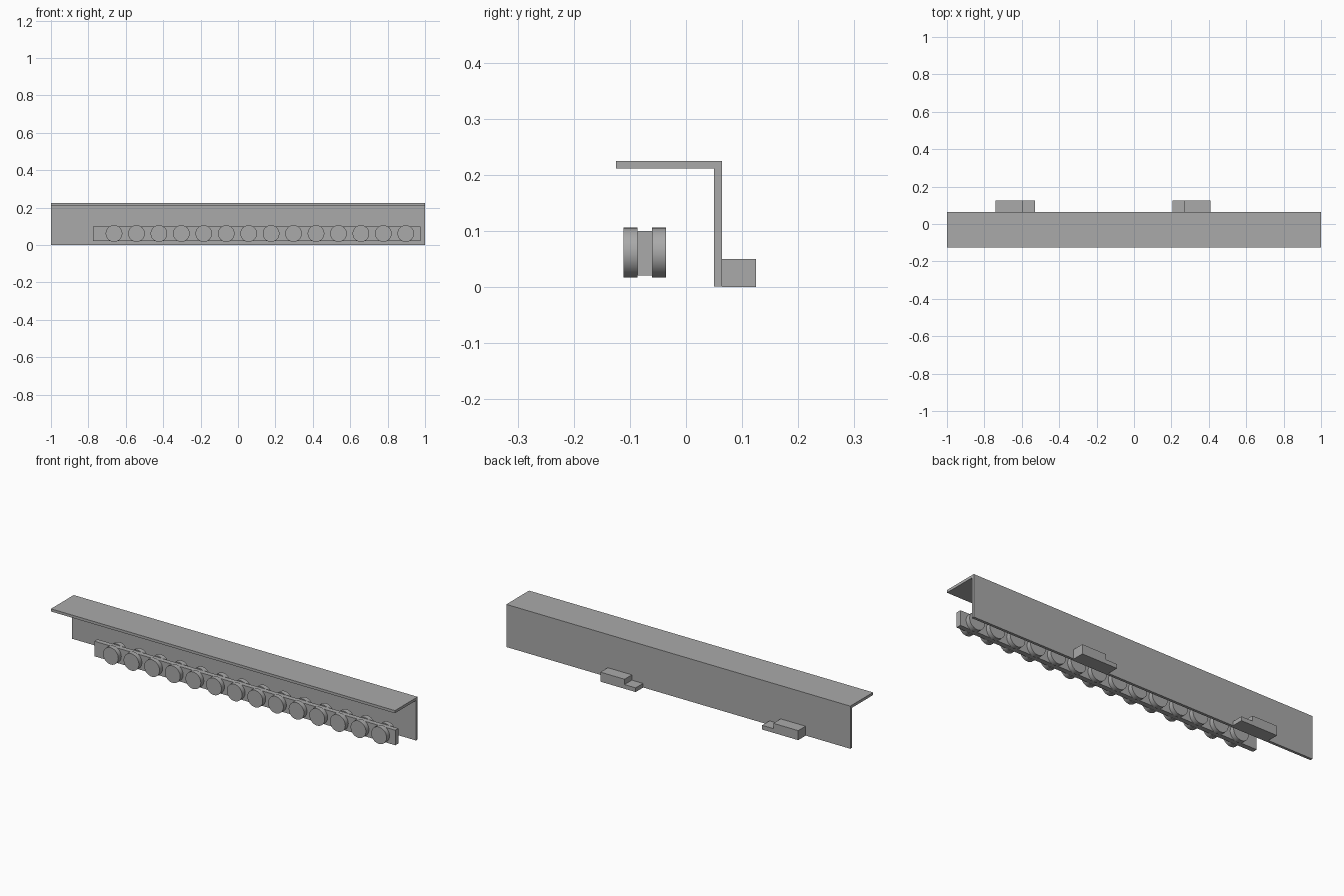
import bpy
import math

cube = bpy.data.objects.get("Cube")
if cube:
    bpy.data.objects.remove(cube, do_unlink=True)

grey = bpy.data.materials.new("plain grey")
grey.use_nodes = True
grey.diffuse_color = (0.4, 0.4, 0.4, 1)
grey.node_tree.nodes["Principled BSDF"].inputs["Base Color"].default_value = (0.4, 0.4, 0.4, 1)


def extrude_profile(name, points, axis, start, end):
    """Prism from a 2D outline: (y, z) along axis x, or (x, z) along axis y."""
    def place(p, t):
        return (t, p[0], p[1]) if axis == "x" else (p[0], t, p[1])
    n = len(points)
    verts = [place(p, t) for t in (start, end) for p in points]
    faces = [tuple(range(n)), tuple(reversed(range(n, 2 * n)))]
    faces += [(i, i + n, (i + 1) % n + n, (i + 1) % n) for i in range(n)]
    if axis == "x":
        faces = [tuple(reversed(f)) for f in faces]
    mesh = bpy.data.meshes.new(name)
    mesh.from_pydata(verts, [], faces)
    mesh.materials.append(grey)
    obj = bpy.data.objects.new(name, mesh)
    bpy.context.collection.objects.link(obj)
    return obj


def rect(a0, a1, z0, z1):
    return [(a0, z0), (a0, z1), (a1, z1), (a1, z0)]


# Angle section: top flange and back web
extrude_profile("angle_rail", [(0.05, 0.001), (0.05, 0.211), (-0.125, 0.211),
                               (-0.125, 0.225), (0.064, 0.225), (0.064, 0.001)],
                "x", -1, 1)

# Bar carrying the rollers
extrude_profile("roller_bar", rect(-0.775, 0.975, 0.021, 0.1), "y", -0.086, -0.06)

# Stepped blocks on the back, low step facing the middle of the rail
LOW, TALL = 0.022, 0.05
extrude_profile("left_stepped_block", [(0.205, 0), (0.205, LOW), (0.27, LOW),
                                       (0.27, TALL), (0.41, TALL), (0.41, 0)],
                "y", 0.064, 0.125)
extrude_profile("right_stepped_block", [(-0.74, 0), (-0.74, TALL), (-0.595, TALL),
                                        (-0.595, LOW), (-0.53, LOW), (-0.53, 0)],
                "y", 0.064, 0.125)

# Pairs of rollers on both sides of the bar
for side, y in (("front", -0.0985), ("back", -0.048)):
    for i in range(14):
        bpy.ops.mesh.primitive_cylinder_add(
            vertices=40, radius=0.0445, depth=0.025,
            location=(-0.663 + 0.12 * i, y, 0.0615), rotation=(math.pi / 2, 0, 0))
        roller = bpy.context.object
        roller.name = f"{side}_roller_{i + 1}"
        roller.data.materials.append(grey)
        bpy.ops.object.shade_smooth_by_angle(angle=math.radians(30))
